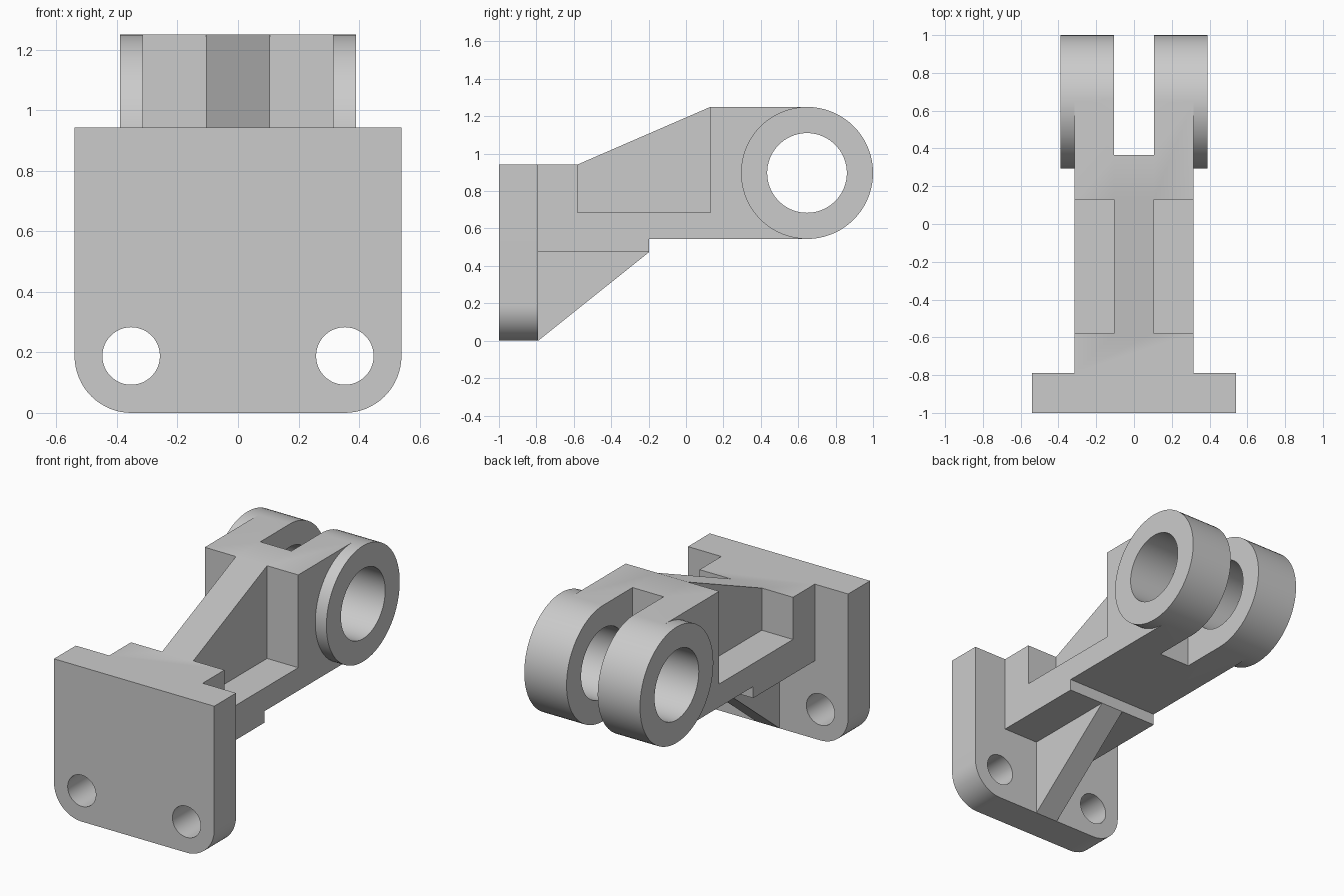
import bpy, bmesh
from math import pi, sin, cos, radians

cube = bpy.data.objects.get("Cube")
if cube:
    bpy.data.objects.remove(cube, do_unlink=True)

grey = bpy.data.materials.new("plain grey")
grey.use_nodes = True
COLOUR = (0.6, 0.6, 0.6, 1)
grey.diffuse_color = COLOUR
grey.node_tree.nodes["Principled BSDF"].inputs["Base Color"].default_value = COLOUR


def arc(cu, cv, r, start, end, steps):
    """Points along an arc, angles in degrees."""
    angles = [radians(start + (end - start) * i / steps) for i in range(steps + 1)]
    return [(cu + r * cos(a), cv + r * sin(a)) for a in angles]


def circle(cu, cv, r, steps=72):
    return arc(cu, cv, r, 0, 360, steps)[:-1]


def prism(name, profile, axis, lo, hi):
    """Extrude a (y, z) profile along x, or an (x, z) profile along y."""
    place = (lambda u, v, t: (t, u, v)) if axis == "x" else (lambda u, v, t: (u, t, v))
    bm = bmesh.new()
    face = bm.faces.new([bm.verts.new(place(u, v, lo)) for u, v in profile])
    top = bmesh.ops.extrude_face_region(bm, geom=[face])["geom"]
    shift = place(0, 0, hi - lo)
    bmesh.ops.translate(bm, vec=shift, verts=[g for g in top if isinstance(g, bmesh.types.BMVert)])
    bmesh.ops.recalc_face_normals(bm, faces=bm.faces)
    mesh = bpy.data.meshes.new(name)
    bm.to_mesh(mesh)
    bm.free()
    mesh.materials.append(grey)
    ob = bpy.data.objects.new(name, mesh)
    bpy.context.collection.objects.link(ob)
    return ob


def box(name, x0, x1, y0, y1, z0, z1):
    return prism(name, [(y0, z0), (y1, z0), (y1, z1), (y0, z1)], "x", x0, x1)


def combine(target, tool, operation):
    """Apply a boolean and discard the tool."""
    tool.hide_render = True
    mod = target.modifiers.new("cut", "BOOLEAN")
    mod.operation, mod.object, mod.solver = operation, tool, "EXACT"
    bpy.context.view_layer.objects.active = target
    bpy.ops.object.modifier_apply(modifier=mod.name)
    bpy.data.objects.remove(tool, do_unlink=True)


W, H, BACK = 0.54, 0.942, -0.79        # plate half width, height, rear face
ARM, WEB = 0.315, 0.105                # half widths of arm and centre web
PIN_Y, PIN_Z, LUG_R = 0.647, 0.897, 0.353
TOP, UNDER = PIN_Z + LUG_R, PIN_Z - LUG_R

# Mounting plate with rounded lower corners and two bolt holes
R = 0.188
outline = [(W, H), (-W, H)] + arc(R - W, R, R, 180, 270, 16) + arc(W - R, R, R, 270, 360, 16)
plate = prism("mounting_plate", outline, "y", -1, BACK)
for side in (-1, 1):
    combine(plate, prism("bolt_cutter", circle(side * 0.353, R, 0.095, 48), "y", -1.1, BACK + 0.1),
            "DIFFERENCE")

# Arm with a sloping top and a stepped underside
side_profile = [(BACK, 0.474), (-0.197, 0.474), (-0.197, UNDER), (PIN_Y, UNDER),
                (PIN_Y, TOP), (0.13, TOP), (-0.58, H), (BACK, H)]
arm = prism("forked_arm", side_profile, "x", -ARM, ARM)

# Round lugs, pin bore and fork slot
combine(arm, prism("lug", circle(PIN_Y, PIN_Z, LUG_R), "x", -0.39, 0.39), "UNION")
combine(arm, prism("bore_cutter", circle(PIN_Y, PIN_Z, 0.213), "x", -0.5, 0.5), "DIFFERENCE")
combine(arm, box("slot_cutter", -WEB, WEB, 0.365, 1.2, 0.3, 1.5), "DIFFERENCE")

# Open side pockets that leave the centre web
for side in (-1, 1):
    x0, x1 = sorted((side * WEB, side * 0.6))
    combine(arm, box("pocket_cutter", x0, x1, -0.58, 0.13, 0.685, 1.5), "DIFFERENCE")

# Triangular rib under the arm
rib = prism("support_rib", [(BACK, 0), (-0.197, 0.474), (BACK, 0.474)], "x", -0.077, 0.077)

bpy.ops.object.select_all(action="DESELECT")
for ob in (plate, arm, rib):
    ob.select_set(True)
bpy.context.view_layer.objects.active = arm
bpy.ops.object.shade_smooth_by_angle(angle=radians(30))
